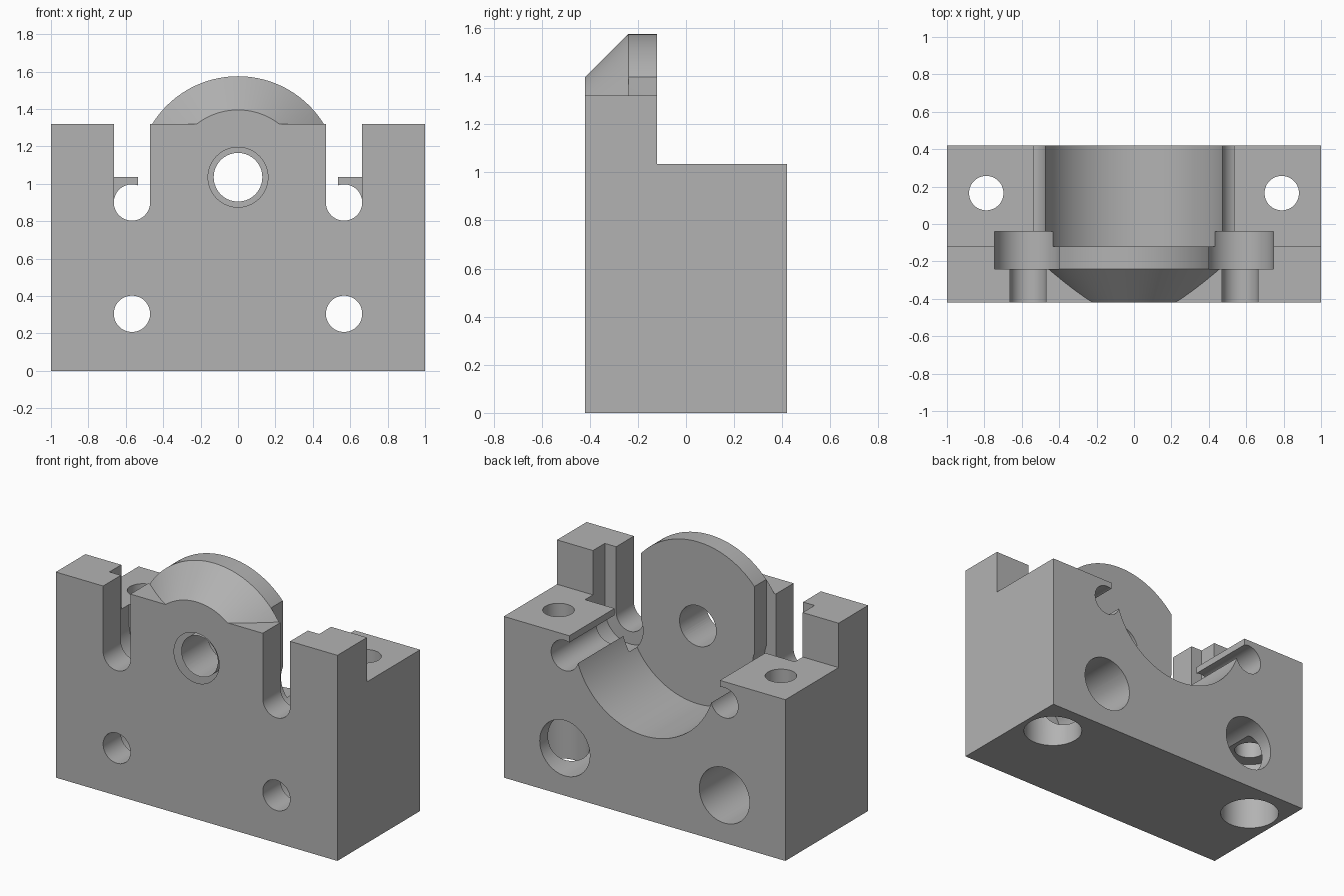
import bpy, bmesh, math
from mathutils import Matrix, Vector

cube = bpy.data.objects.get("Cube")
if cube:
    bpy.data.objects.remove(cube, do_unlink=True)

grey = bpy.data.materials.new("plain_grey")
grey.use_nodes = True
COLOUR = (0.45, 0.45, 0.45, 1)
grey.diffuse_color = COLOUR
grey.node_tree.nodes["Principled BSDF"].inputs["Base Color"].default_value = COLOUR


def make(name, bm):
    bmesh.ops.recalc_face_normals(bm, faces=bm.faces[:])
    mesh = bpy.data.meshes.new(name)
    bm.to_mesh(mesh)
    bm.free()
    mesh.materials.append(grey)
    ob = bpy.data.objects.new(name, mesh)
    bpy.context.collection.objects.link(ob)
    return ob


def box(name, x, y, z):
    bm = bmesh.new()
    bmesh.ops.create_cube(bm, size=1)
    for v in bm.verts:
        v.co = [(a + b) / 2 + c * (b - a) for c, (a, b) in zip(v.co, (x, y, z))]
    return make(name, bm)


def rod(name, start, end, r1, r2=None, sides=64):
    """Cylinder or cone between two points."""
    a, b = Vector(start), Vector(end)
    bm = bmesh.new()
    turn = (b - a).to_track_quat('Z', 'Y').to_matrix().to_4x4()
    bmesh.ops.create_cone(bm, cap_ends=True, segments=sides, radius1=r1,
                          radius2=r1 if r2 is None else r2, depth=(b - a).length,
                          matrix=Matrix.Translation((a + b) / 2) @ turn)
    return make(name, bm)


def combine(target, tool, operation='DIFFERENCE'):
    mod = target.modifiers.new("combine", 'BOOLEAN')
    mod.operation, mod.solver, mod.object = operation, 'EXACT', tool
    bpy.context.view_layer.objects.active = target
    bpy.ops.object.modifier_apply(modifier=mod.name)
    bpy.data.objects.remove(tool, do_unlink=True)


FRONT, BACK, WALL, STEP = -0.42, 0.42, -0.12, -0.24
AXIS = 1.035      # height of the cradle axis and the rear ledge
SLOT_X, SLOT_Z = 0.567, 0.90

# Stepped block: side profile swept across the width
bm = bmesh.new()
side = [(FRONT, 0), (BACK, 0), (BACK, AXIS), (WALL, AXIS), (WALL, 1.32), (FRONT, 1.32)]
face = bm.faces.new([bm.verts.new((-1, y, z)) for y, z in side])
swept = bmesh.ops.extrude_face_region(bm, geom=[face])
bmesh.ops.translate(bm, vec=(2, 0, 0),
                    verts=[g for g in swept["geom"] if isinstance(g, bmesh.types.BMVert)])
block = make("bearing_block", bm)

# Round boss with a sloping front, turned about the cradle axis
bm = bmesh.new()
outline = [(0, FRONT), (0.36, FRONT), (0.54, STEP), (0.54, WALL), (0, WALL)]
verts = [bm.verts.new((r, y, 0)) for r, y in outline]
edges = [bm.edges.new(pair) for pair in zip(verts, verts[1:])]
bmesh.ops.spin(bm, geom=verts + edges, axis=(0, 1, 0), cent=(0, 0, 0),
               angle=math.tau, steps=128)
bmesh.ops.remove_doubles(bm, verts=bm.verts[:], dist=0.0001)
bmesh.ops.translate(bm, vec=(0, 0, AXIS), verts=bm.verts[:])
combine(block, make("boss", bm), 'UNION')

# Cradle and the chamfered hole on the same axis
combine(block, rod("cradle", (0, WALL, AXIS), (0, 0.6, AXIS), 0.5, sides=128))
combine(block, rod("shaft_hole", (0, -0.6, AXIS), (0, 0, AXIS), 0.13))
combine(block, rod("hole_chamfer", (0, FRONT - 0.01, AXIS), (0, FRONT + 0.03, AXIS), 0.17, 0.13))

for s in (-1, 1):
    x = s * SLOT_X

    def span(a, b):
        return tuple(sorted((s * a, s * b)))

    # Open bolt slot with its wider pocket
    combine(block, rod("slot_bore", (x, -0.6, SLOT_Z), (x, 0.6, SLOT_Z), 0.097))
    combine(block, box("slot", span(0.47, 0.664), (-0.6, -0.2), (SLOT_Z, 1.8)))
    combine(block, rod("pocket_bore", (x, STEP, SLOT_Z), (x, -0.04, SLOT_Z), 0.178))
    combine(block, box("pocket", span(0.402, 0.745), (STEP, -0.04), (SLOT_Z, 1.8)))
    # Relief along the cradle rim
    combine(block, box("rim_relief", span(0.45, 0.535), (-0.1, 0.6), (SLOT_Z + 0.01, 1.2)))
    # Lower bolt hole, counterbored from the back
    combine(block, rod("bolt_hole", (x, -0.6, 0.305), (x, 0.6, 0.305), 0.097))
    combine(block, rod("bolt_counterbore", (x, STEP, 0.305), (x, 0.6, 0.305), 0.178))
    # Upright bolt hole, counterbored from below
    u = s * 0.79
    combine(block, rod("upright_hole", (u, 0.165, -0.2), (u, 0.165, 1.2), 0.092))
    combine(block, rod("upright_counterbore", (u, 0.165, -0.2), (u, 0.165, 0.45), 0.178))

# Smooth curves, sharp edges
bpy.ops.object.select_all(action='DESELECT')
block.select_set(True)
bpy.context.view_layer.objects.active = block
bpy.ops.object.shade_smooth_by_angle(angle=math.radians(25))
